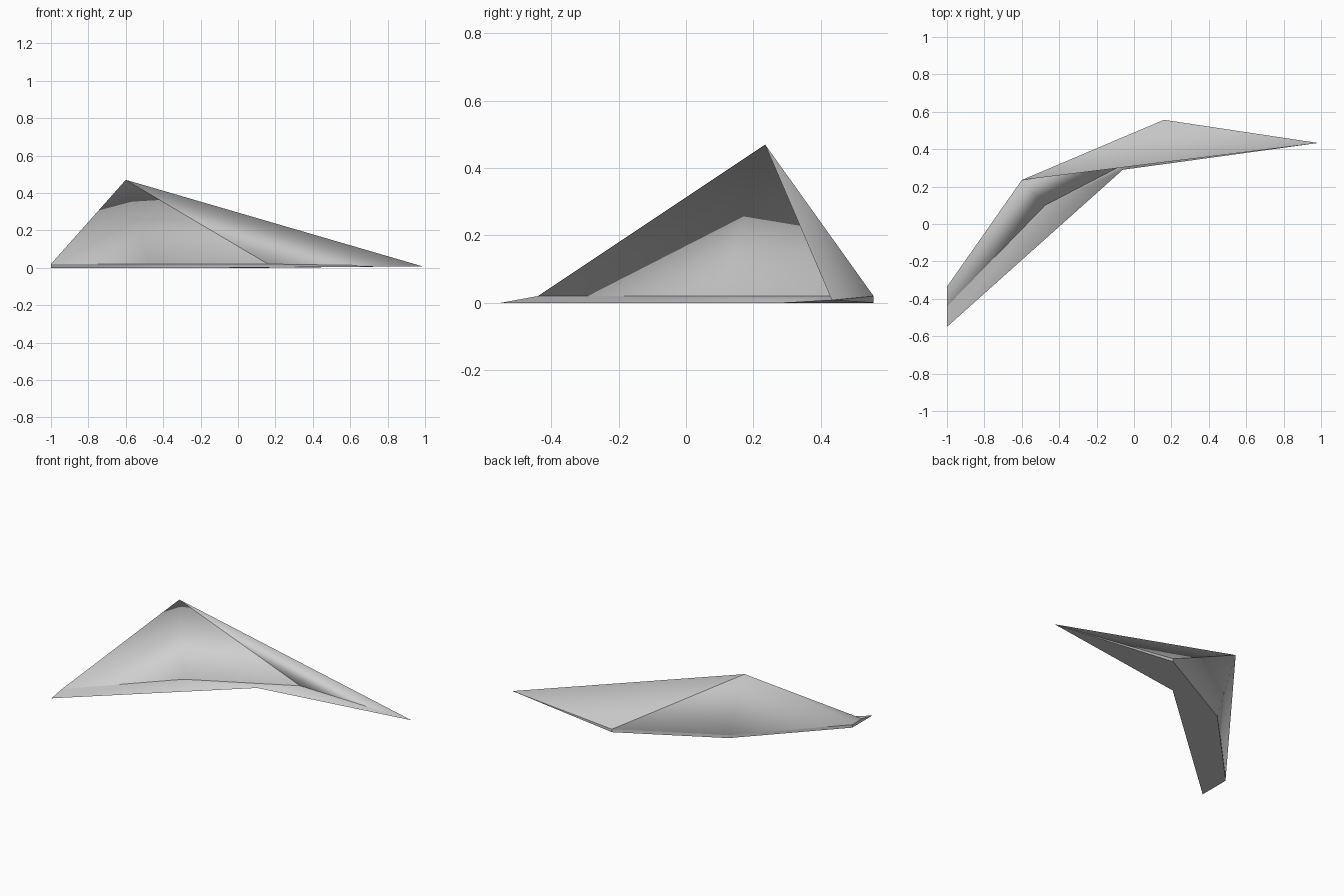
import bpy
import bmesh

cube = bpy.data.objects.get("Cube")
if cube:
    bpy.data.objects.remove(cube, do_unlink=True)

# One plain grey for the whole shell
grey = bpy.data.materials.new("light_grey")
grey.use_nodes = True
colour = (0.62, 0.62, 0.62, 1)
grey.diffuse_color = colour
bsdf = next(n for n in grey.node_tree.nodes if n.type == 'BSDF_PRINCIPLED')
bsdf.inputs["Base Color"].default_value = colour

# Key points: a peak, a pointed tip, and a bent wall footprint
RIM = 0.02
plan = {
    "outer_end": (-1, -0.335), "outer_bend": (-0.47, 0.22), "outer_back": (0.16, 0.557),
    "inner_end": (-1, -0.44), "inner_bend": (-0.475, 0.10), "inner_back": (0.16, 0.43),
}
bm = bmesh.new()
v = {name: bm.verts.new((x, y, RIM)) for name, (x, y) in plan.items()}
for name in ("outer_end", "outer_bend", "outer_back"):
    x, y = plan[name]
    v["low" + name[5:]] = bm.verts.new((x, y, 0))
v["peak"] = bm.verts.new((-0.6, 0.235, 0.47))
v["tip"] = bm.verts.new((0.985, 0.433, 0.008))
v["front_end"] = bm.verts.new((-1, -0.55, 0))
v["front_bend"] = bm.verts.new((-0.06, 0.29, 0))

faces = [
    # outer walls
    "peak outer_bend outer_end", "peak outer_back outer_bend", "peak tip outer_back",
    # inner walls
    "peak inner_end inner_bend", "peak inner_bend inner_back", "peak inner_back tip",
    # end of the left wing
    "peak outer_end inner_end", "front_end inner_end outer_end low_end",
    # rim around the back
    "outer_end outer_bend low_bend low_end", "outer_bend outer_back low_back low_bend",
    "outer_back tip low_back",
    # floor strip in front
    "front_end front_bend inner_bend inner_end", "front_bend inner_back inner_bend",
    "front_bend tip inner_back",
    # underside
    "front_end low_end low_bend front_bend", "front_bend low_bend low_back",
    "front_bend low_back tip",
]
for names in faces:
    bm.faces.new([v[n] for n in names.split()])
bmesh.ops.recalc_face_normals(bm, faces=bm.faces)

# Smooth walls, with creases kept around the base and the two back folds
for f in bm.faces:
    f.smooth = True
soft = [{"peak", n} for n in ("outer_bend", "inner_bend", "outer_end", "inner_end", "tip")]
soft += [{"front_bend", n} for n in ("inner_bend", "inner_back", "low_bend", "low_back")]
name_of = {vert: name for name, vert in v.items()}
for e in bm.edges:
    e.smooth = {name_of[e.verts[0]], name_of[e.verts[1]]} in soft

mesh = bpy.data.meshes.new("folded_shell")
bm.to_mesh(mesh)
bm.free()
mesh.materials.append(grey)
shell = bpy.data.objects.new("folded_shell", mesh)
bpy.context.collection.objects.link(shell)
